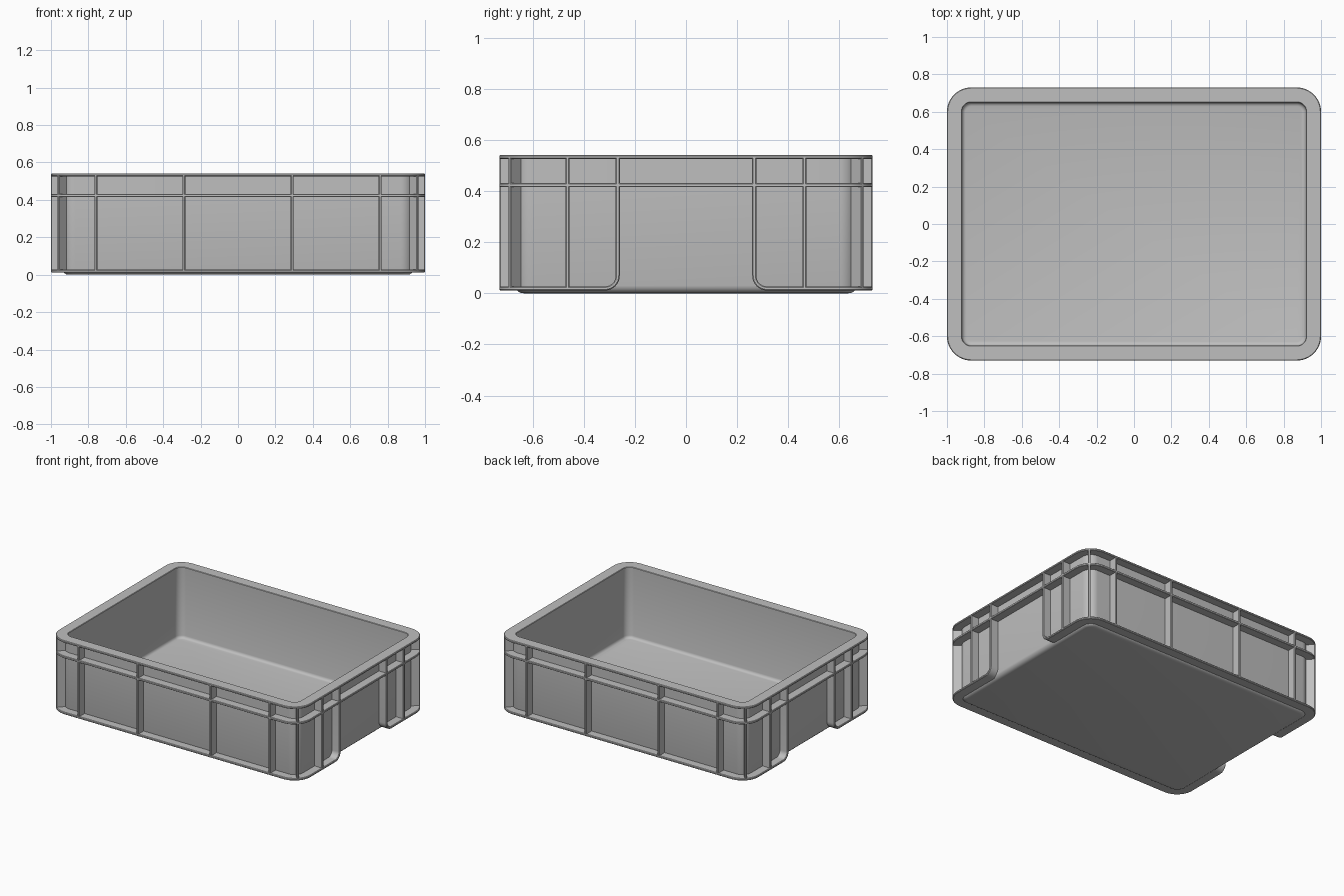
import bpy, bmesh, math

cube = bpy.data.objects.get("Cube")
if cube:
    bpy.data.objects.remove(cube, do_unlink=True)

# Plan dimensions: half sizes, corner radius, rib depth, rib thickness
HX, HY, R = 1.0, 0.73, 0.13
DEPTH, T = 0.06, 0.016
CX, CY = HX - R, HY - R
ARC = R * math.pi / 2
QUARTER = CY + ARC + CX
SEG = 12

grey = bpy.data.materials.new("grey plastic")
grey.diffuse_color = (0.52, 0.52, 0.52, 1)
grey.use_nodes = True
grey.node_tree.nodes["Principled BSDF"].inputs["Base Color"].default_value = (0.52, 0.52, 0.52, 1)


def around(s, d):
    """Plan point at distance s along a quarter of the rim, inset by d."""
    if s <= CY:
        return HX - d, s
    if s < CY + ARC:
        a = (s - CY) / R
        return CX + (R - d) * math.cos(a), CY + (R - d) * math.sin(a)
    return QUARTER - s, HY - d


def finish(name, bm, mirrored=False):
    bmesh.ops.recalc_face_normals(bm, faces=bm.faces)
    mesh = bpy.data.meshes.new(name)
    bm.to_mesh(mesh)
    bm.free()
    mesh.materials.append(grey)
    ob = bpy.data.objects.new(name, mesh)
    bpy.context.collection.objects.link(ob)
    bpy.ops.object.select_all(action='DESELECT')
    ob.select_set(True)
    bpy.context.view_layer.objects.active = ob
    bpy.ops.object.shade_smooth_by_angle(angle=math.radians(35))
    if mirrored:
        mod = ob.modifiers.new("mirror", 'MIRROR')
        mod.use_axis = (True, True, False)
    return ob


def bridge(bm, rings):
    for a, b in zip(rings, rings[1:]):
        n = len(a)
        for i in range(n):
            j = (i + 1) % n
            bm.faces.new((a[i], a[j], b[j], b[i]))


def ring(bm, inset, z):
    """Full rounded rectangle."""
    verts = []
    r = R - inset
    for k, (sx, sy) in enumerate(((1, 1), (-1, 1), (-1, -1), (1, -1))):
        for i in range(SEG + 1):
            a = (k + i / SEG) * math.pi / 2
            verts.append(bm.verts.new((sx * CX + r * math.cos(a), sy * CY + r * math.sin(a), z)))
    return verts


def strip(bm, path, cap_end=True):
    """Sweep a chamfered rib along (s, z) points on the wall."""
    h, c = T / 2, 0.004
    section = ((-h, DEPTH + 0.008), (-h, c), (-h + c, 0), (h - c, 0), (h, c), (h, DEPTH + 0.008))
    rings = []
    for i, (s, z) in enumerate(path):
        p, q = path[max(i - 1, 0)], path[min(i + 1, len(path) - 1)]
        ds, dz = q[0] - p[0], q[1] - p[1]
        length = math.hypot(ds, dz)
        ns, nz = -dz / length, ds / length
        rings.append([bm.verts.new((*around(s + ns * o, d), z + nz * o)) for o, d in section])
    bridge(bm, rings)
    bm.faces.new(rings[0])
    if cap_end:
        bm.faces.new(rings[-1])


# Box shell with foot, middle flange, top rim and rounded inner floor
profile = [(0.095, 0), (0.082, 0.002), (0.072, 0.008), (0.063, 0.018), (DEPTH, 0.03),
           (DEPTH, 0.415), (0.003, 0.415), (0, 0.418), (0, 0.428), (0.003, 0.431),
           (DEPTH, 0.431), (DEPTH, 0.526), (0.003, 0.526), (0, 0.529), (0, 0.537),
           (0.004, 0.541), (0.077, 0.541), (0.08, 0.538), (0.08, 0.05), (0.083, 0.04),
           (0.09, 0.033), (0.1, 0.03)]
bm = bmesh.new()
rings = [ring(bm, d, z) for d, z in profile]
bridge(bm, rings)
bm.faces.new(rings[0])
bm.faces.new(rings[-1])
finish("box_shell", bm)

# Bottom flange that curves up into the ribs beside each end recess
GAP, FLANGE_Z, FILLET = 0.267, 0.019, 0.05
path = [(GAP, 0.422)]
for i in range(9):
    a = i / 8 * math.pi / 2
    path.append((GAP + FILLET * (1 - math.cos(a)), FLANGE_Z + FILLET * (1 - math.sin(a))))
path += [(CY + ARC * i / SEG, FLANGE_Z) for i in range(SEG + 1)]
path.append((QUARTER, FLANGE_Z))
bm = bmesh.new()
strip(bm, path, cap_end=False)
finish("bottom_flange", bm, mirrored=True)

# Vertical ribs: end walls, corner, long walls
lower = [0.463, CY + ARC / 2, QUARTER - 0.76, QUARTER - 0.29]
bm = bmesh.new()
for s in lower:
    strip(bm, [(s, FLANGE_Z), (s, 0.422)])
finish("lower_ribs", bm, mirrored=True)
bm = bmesh.new()
for s in [GAP] + lower:
    strip(bm, [(s, 0.422), (s, 0.533)])
finish("upper_ribs", bm, mirrored=True)
